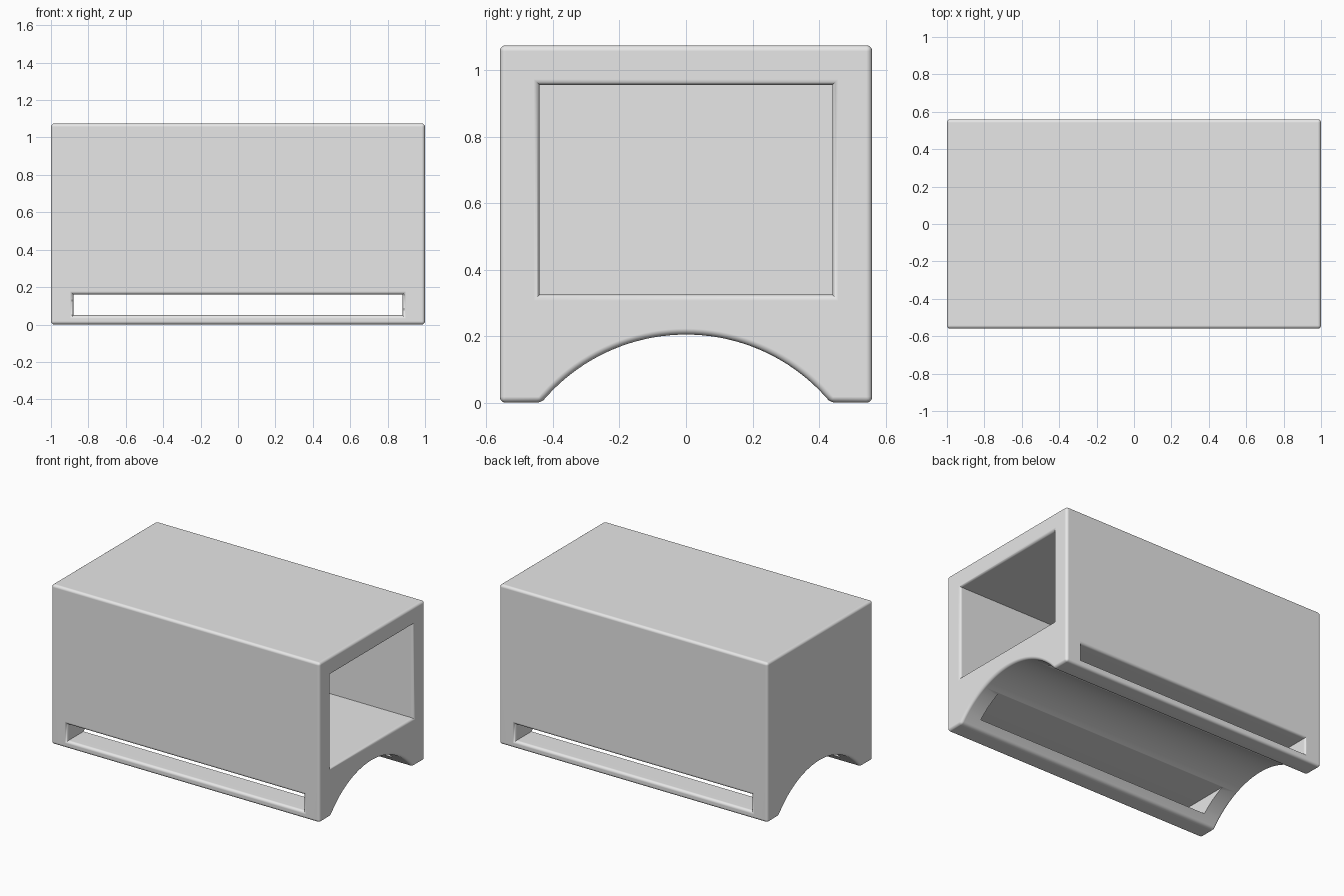
import bpy, bmesh, math
from mathutils import Vector

if "Cube" in bpy.data.objects:
    bpy.data.objects.remove(bpy.data.objects["Cube"], do_unlink=True)

HX, HY, TOP = 1.0, 0.56, 1.075      # half length, half width, height
WALL, ROUND = 0.12, 0.018           # wall thickness, edge rounding
ARCH_Y, ARCH_Z = 0.435, 0.205       # arch half span and rise

grey = bpy.data.materials.new("light grey")
grey.use_nodes = True
grey.diffuse_color = (0.8, 0.8, 0.8, 1)
grey.node_tree.nodes["Principled BSDF"].inputs["Base Color"].default_value = (0.8, 0.8, 0.8, 1)


def loft(name, rings):
    """Closed solid through a list of matching rings of points."""
    bm = bmesh.new()
    loops = [[bm.verts.new(p) for p in ring] for ring in rings]
    for a, b in zip(loops, loops[1:]):
        n = len(a)
        for i in range(n):
            bm.faces.new((a[i], a[(i + 1) % n], b[(i + 1) % n], b[i]))
    bm.faces.new(loops[0][::-1])
    bm.faces.new(loops[-1])
    bmesh.ops.recalc_face_normals(bm, faces=bm.faces)
    mesh = bpy.data.meshes.new(name)
    bm.to_mesh(mesh)
    bm.free()
    mesh.materials.append(grey)
    obj = bpy.data.objects.new(name, mesh)
    bpy.context.collection.objects.link(obj)
    return obj


def mouth(surface):
    """Stations (position, flare) of a rounded mouth, from outside inward."""
    out = [(surface + 0.1, ROUND)]
    for i in range(7):
        t = i / 6 * math.pi / 2
        out.append((surface - ROUND * (1 - math.cos(t)), ROUND * (1 - math.sin(t))))
    return out


def rect_ring(axis, pos, half, z0, z1, flare):
    h, lo, hi = half + flare, z0 - flare, z1 + flare
    corners = [(-h, lo), (h, lo), (h, hi), (-h, hi)]
    return [Vector((pos, s, z) if axis == "x" else (s, pos, z)) for s, z in corners]


# Housing: end profile with an arched underside, extruded lengthwise
radius = (ARCH_Y ** 2 + ARCH_Z ** 2) / (2 * ARCH_Z)
half_angle = math.asin(ARCH_Y / radius)
steps = 40
profile = [(HY, 0), (HY, TOP), (-HY, TOP), (-HY, 0)]
for i in range(steps + 1):
    a = half_angle * (2 * i / steps - 1)
    profile.append((radius * math.sin(a), ARCH_Z - radius + radius * math.cos(a)))
housing = loft("housing", [[(x, y, z) for y, z in profile] for x in (-HX, HX)])

bevel = housing.modifiers.new("rounded edges", "BEVEL")
bevel.width = ROUND
bevel.segments = 4
bevel.limit_method = "ANGLE"
bevel.angle_limit = math.radians(30)

# Compartment open at one end
stations = mouth(HX) + [(-HX + WALL, 0)]
compartment = loft("compartment_cutter",
                   [rect_ring("x", p, HY - WALL, 0.325, TOP - WALL, f) for p, f in stations])

# Long slot through both legs
near = mouth(HY)
stations = near + [(-p, f) for p, f in reversed(near)]
slot = loft("slot_cutter",
            [rect_ring("y", p, HX - WALL, 0.05, 0.16, f) for p, f in stations])

for cutter in (compartment, slot):
    cutter.hide_render = True
    cut = housing.modifiers.new(cutter.name, "BOOLEAN")
    cut.operation = "DIFFERENCE"
    cut.solver = "EXACT"
    cut.object = cutter

# Bake the cuts, remove the cutters and shade
bpy.ops.object.select_all(action="DESELECT")
housing.select_set(True)
bpy.context.view_layer.objects.active = housing
for name in [m.name for m in housing.modifiers]:
    bpy.ops.object.modifier_apply(modifier=name)
for cutter in (compartment, slot):
    bpy.data.objects.remove(cutter, do_unlink=True)
bpy.ops.object.shade_smooth_by_angle(angle=math.radians(32))
weighted = housing.modifiers.new("weighted normals", "WEIGHTED_NORMAL")
weighted.keep_sharp = True
